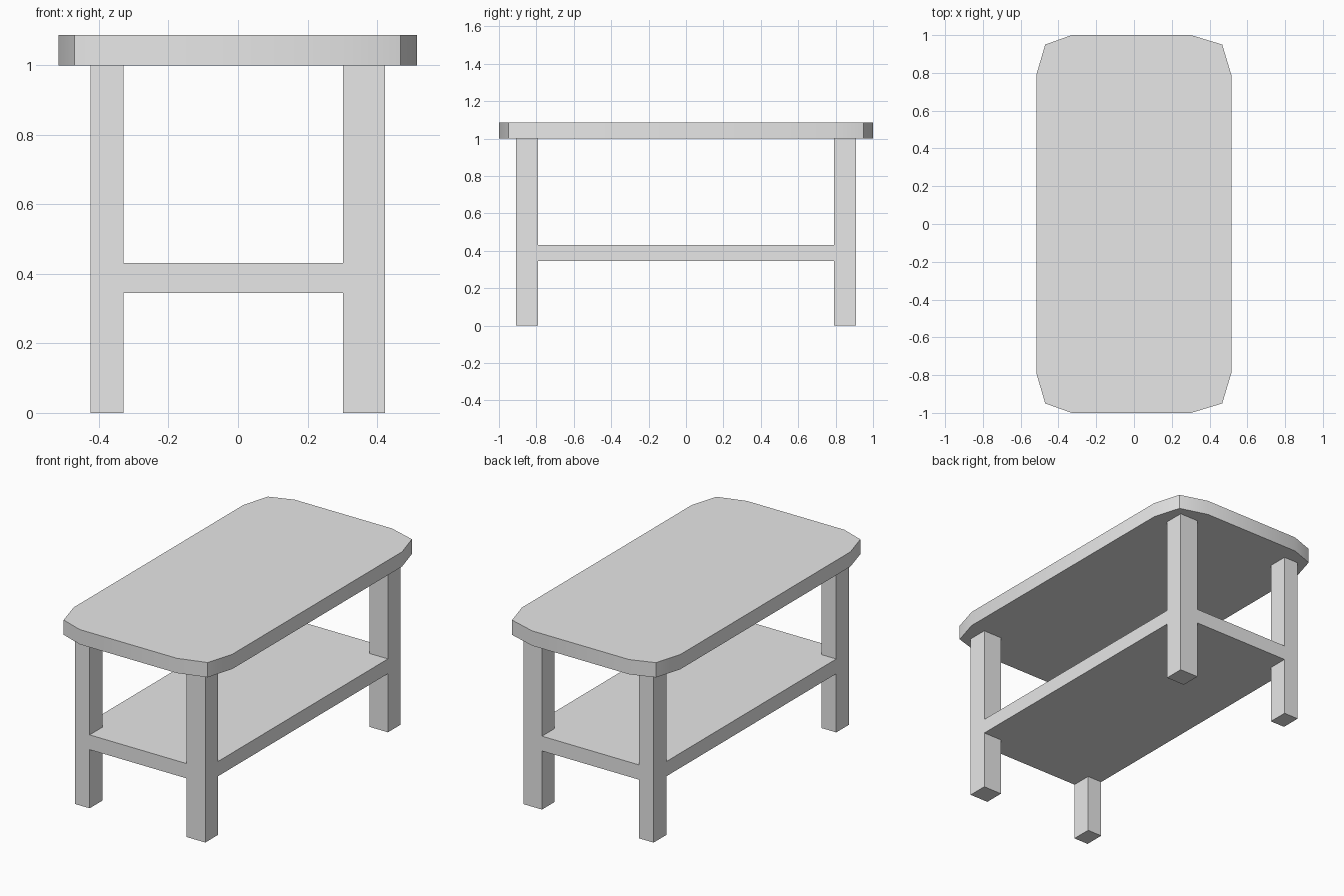
import bpy
import bmesh
import math
from mathutils import Vector

cube = bpy.data.objects.get("Cube")
if cube:
    bpy.data.objects.remove(cube, do_unlink=True)

grey = bpy.data.materials.new("plain_grey")
grey.use_nodes = True
colour = (0.8, 0.8, 0.8, 1)
grey.diffuse_color = colour
grey.node_tree.nodes["Principled BSDF"].inputs["Base Color"].default_value = colour

LEG_TOP, TABLE_TOP = 1.0, 1.087
SHELF_LOW, SHELF_HIGH = 0.345, 0.432


def finish(name, bm):
    bmesh.ops.recalc_face_normals(bm, faces=bm.faces)
    mesh = bpy.data.meshes.new(name)
    bm.to_mesh(mesh)
    bm.free()
    mesh.materials.append(grey)
    obj = bpy.data.objects.new(name, mesh)
    bpy.context.collection.objects.link(obj)
    bpy.ops.object.select_all(action="DESELECT")
    obj.select_set(True)
    bpy.context.view_layer.objects.active = obj
    bpy.ops.object.shade_smooth_by_angle(angle=math.radians(30))


# Tabletop: octagon-like outline with two-step corners, extruded upwards
right = [(0.302, -1), (0.467, -0.95), (0.515, -0.79)]
left = [(-0.33, -1), (-0.47, -0.95), (-0.517, -0.79)]
half = left[::-1] + right
outline = half + [(x, -y) for x, y in reversed(half)]
bm = bmesh.new()
base = bm.faces.new([bm.verts.new((x, y, LEG_TOP)) for x, y in outline])
ext = bmesh.ops.extrude_face_region(bm, geom=[base], use_keep_orig=True)
for v in ext["geom"]:
    if isinstance(v, bmesh.types.BMVert):
        v.co.z = TABLE_TOP
finish("tabletop", bm)

# Shelf with legs: a slab cut along the inner leg lines, corners drawn out
x_min, x_max, y_max = -0.425, 0.423, 0.908
x_in, y_in = (-0.33, 0.302), 0.79
bm = bmesh.new()
bmesh.ops.create_cube(bm, size=1)
for v in bm.verts:
    v.co = (x_max if v.co.x > 0 else x_min,
            math.copysign(y_max, v.co.y),
            SHELF_HIGH if v.co.z > 0 else SHELF_LOW)
cuts = [(Vector((x, 0, 0)), Vector((1, 0, 0))) for x in x_in]
cuts += [(Vector((0, y, 0)), Vector((0, 1, 0))) for y in (-y_in, y_in)]
for point, normal in cuts:
    bmesh.ops.bisect_plane(bm, geom=bm.verts[:] + bm.edges[:] + bm.faces[:],
                           plane_co=point, plane_no=normal)
bm.normal_update()


def is_corner(face):
    c = face.calc_center_median()
    return (abs(face.normal.z) > 0.9 and abs(c.y) > y_in
            and not x_in[0] < c.x < x_in[1])


corners = [f for f in bm.faces if is_corner(f)]
for face in bmesh.ops.extrude_discrete_faces(bm, faces=corners)["faces"]:
    up = face.calc_center_median().z > (SHELF_LOW + SHELF_HIGH) / 2
    for v in face.verts:
        v.co.z = LEG_TOP if up else 0
finish("shelf_and_legs", bm)
